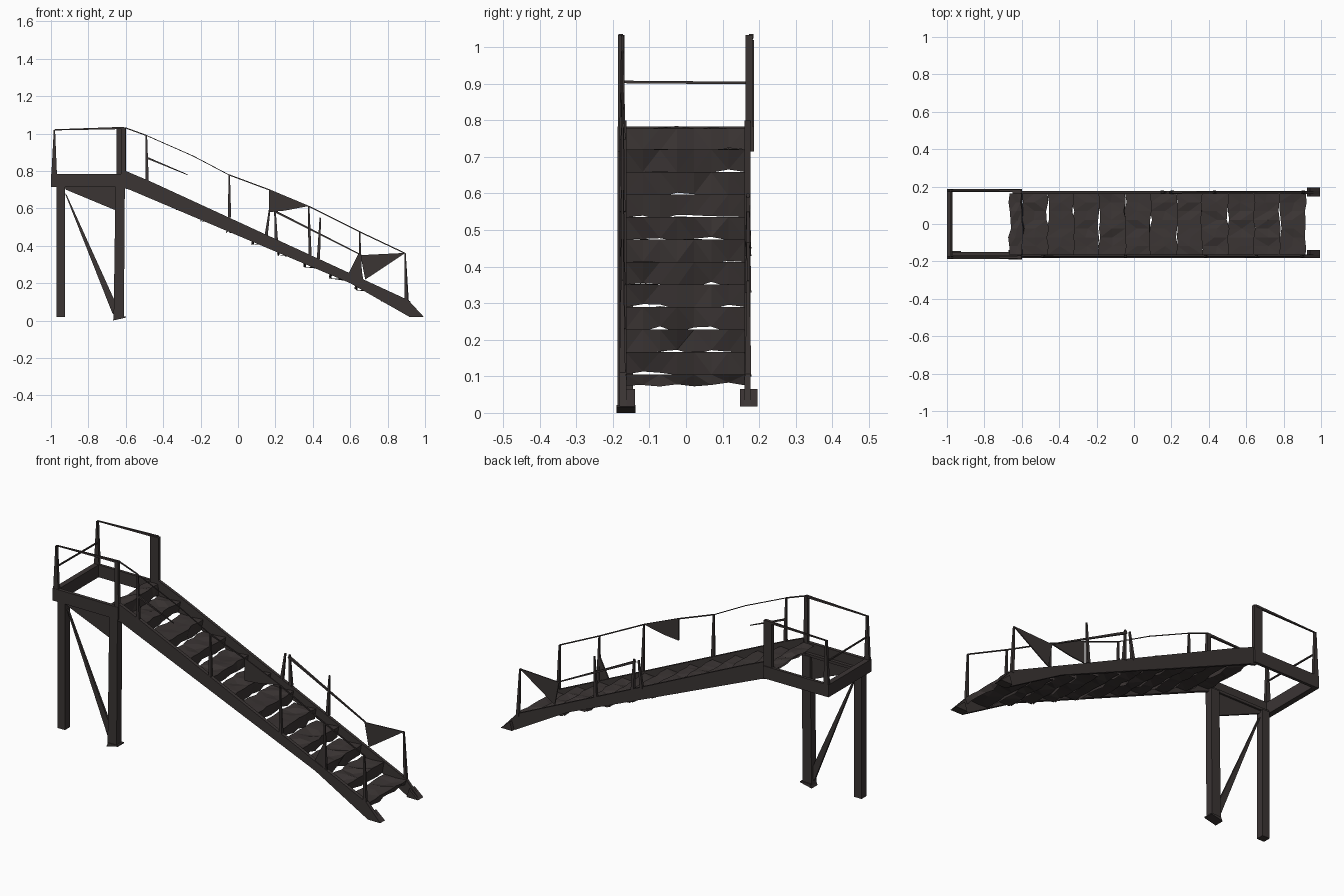
import bpy, bmesh, random
from mathutils import Vector

if "Cube" in bpy.data.objects:
    bpy.data.objects.remove(bpy.data.objects["Cube"])

random.seed(4)
steel = bpy.data.materials.new("dark_brown_steel")
steel.diffuse_color = (0.043, 0.035, 0.034, 1)
steel.use_nodes = True
steel.node_tree.nodes["Principled BSDF"].inputs["Base Color"].default_value = steel.diffuse_color


def finish(name, bm):
    bmesh.ops.recalc_face_normals(bm, faces=bm.faces)
    me = bpy.data.meshes.new(name)
    bm.to_mesh(me)
    bm.free()
    me.materials.append(steel)
    ob = bpy.data.objects.new(name, me)
    bpy.context.collection.objects.link(ob)
    return ob


def prism(name, pts, y0, y1):
    """Extrude an xz outline from y0 to y1."""
    bm = bmesh.new()
    f = bm.faces.new([bm.verts.new((x, y0, z)) for x, z in pts])
    ext = bmesh.ops.extrude_face_region(bm, geom=[f])["geom"]
    for v in ext:
        if isinstance(v, bmesh.types.BMVert):
            v.co.y = y1
    return finish(name, bm)


def bar(name, a, b, w0=0.007, w1=0.007):
    """Square tapered bar between two points."""
    a, b = Vector(a), Vector(b)
    d = (b - a).normalized()
    up = Vector((0, 1, 0)) if abs(d.y) < 0.9 else Vector((0, 0, 1))
    s = d.cross(up).normalized()
    t = d.cross(s)
    bm = bmesh.new()
    rings = []
    for p, w in ((a, w0), (b, w1)):
        rings.append([bm.verts.new(p + (s * i + t * j) * w / 2)
                      for i, j in ((-1, -1), (1, -1), (1, 1), (-1, 1))])
    bm.faces.new(rings[0])
    bm.faces.new(rings[1])
    for k in range(4):
        n = (k + 1) % 4
        bm.faces.new((rings[0][k], rings[0][n], rings[1][n], rings[1][k]))
    return finish(name, bm)


def box(name, x0, x1, y0, y1, z0, z1):
    return prism(name, [(x0, z0), (x1, z0), (x1, z1), (x0, z1)], y0, y1)


# Sloping side beams, with splayed toes
slope = [(-0.62, 0.71), (-0.60, 0.80), (-0.47, 0.745), (0.91, 0.11),
         (0.995, 0.018), (0.92, 0.018), (0.60, 0.20), (-0.58, 0.70)]
prism("front_stringer", slope, -0.182, -0.163)
prism("back_stringer", slope, 0.160, 0.176)
toe = [(0.925, 0.018), (0.995, 0.018), (0.94, 0.065)]
prism("front_toe", toe, -0.18, -0.14)
prism("back_toe", toe, 0.148, 0.195)

# Open platform frame
box("front_platform_beam", -1.0, -0.60, -0.187, -0.168, 0.715, 0.783)
box("front_platform_flange", -0.98, -0.62, -0.17, -0.15, 0.715, 0.73)
box("back_platform_beam", -1.0, -0.60, 0.170, 0.186, 0.715, 0.783)
box("left_platform_beam", -1.0, -0.97, -0.187, 0.186, 0.715, 0.783)

# Legs, gusset and brace on the front side
box("outer_leg", -0.97, -0.925, -0.187, -0.145, 0.02, 0.72)
prism("inner_leg", [(-0.665, 0.01), (-0.61, 0.02), (-0.605, 0.72), (-0.655, 0.72)], -0.187, -0.145)
prism("leg_foot", [(-0.67, 0.0), (-0.60, 0.016), (-0.60, 0.022), (-0.66, 0.022)], -0.19, -0.138)
prism("leg_gusset", [(-0.93, 0.72), (-0.92, 0.70), (-0.655, 0.59), (-0.65, 0.72)], -0.172, -0.160)
prism("leg_brace", [(-0.925, 0.68), (-0.915, 0.67), (-0.652, 0.09), (-0.652, 0.02), (-0.672, 0.04)], -0.172, -0.160)


def crumpled_step(name, prof, segs=7, jit=0.009):
    """Folded sheet step across the flight, dented inside its outline."""
    bm = bmesh.new()
    rows = []
    for k, (x, z) in enumerate(prof):
        row = []
        for j in range(segs + 1):
            y = -0.165 + 0.328 * j / segs
            e = jit if 0 < j < segs else 0
            row.append(bm.verts.new((x + random.uniform(-e, e), y,
                                     z + random.uniform(-e, e) * (k % 2))))
        rows.append(row)
    for r, q in zip(rows, rows[1:]):
        for j in range(segs):
            bm.faces.new((r[j], r[j + 1], q[j + 1], q[j]))
    bmesh.ops.triangulate(bm, faces=bm.faces)
    return finish(name, bm)


# Flight of steps
crumpled_step("landing_edge", [(-0.665, 0.775), (-0.63, 0.778), (-0.60, 0.778), (-0.595, 0.72)])
N, DX, DZ = 11, 0.138, 0.0615
for i in range(N):
    x, z = -0.60 + DX * i, 0.72 - DZ * i
    drop = DZ if i < N - 1 else 0.03
    crumpled_step(f"step_{i + 1}", [(x, z - 0.004), (x + DX * 0.5, z - 0.006),
                                    (x + DX, z), (x + DX - 0.012, z - drop)])

# Platform railing
for side, y in (("front", -0.178), ("back", 0.178)):
    prism(f"{side}_corner_post", [(-0.998, 0.78), (-0.968, 0.78), (-0.978, 1.02), (-0.985, 1.02)], y - 0.008, y + 0.008)
    bar(f"{side}_platform_rail", (-0.98, y, 1.02), (-0.61, y, 1.03), 0.006, 0.012)
prism("back_landing_post", [(-0.65, 0.74), (-0.60, 0.74), (-0.60, 1.033), (-0.65, 1.033)], 0.163, 0.182)
prism("front_landing_post", [(-0.625, 0.78), (-0.60, 0.78), (-0.602, 1.033), (-0.622, 1.033)], -0.186, -0.168)
bar("left_mid_rail", (-0.98, -0.178, 0.905), (-0.98, 0.178, 0.902))

# Flight railing posts: foot x, foot z, top x, top z
def posts(side, y, table):
    for k, (x0, z0, x1, z1) in enumerate(table):
        bar(f"{side}_rail_post_{k + 1}", (x0, y, z0), (x1, y, z1), 0.017, 0.008)

FY, BY = -0.174, 0.17
posts("front", FY, [(-0.485, 0.73, -0.49, 0.99), (-0.045, 0.55, -0.047, 0.78),
                    (0.385, 0.35, 0.378, 0.61), (0.655, 0.23, 0.65, 0.475), (0.90, 0.10, 0.893, 0.36)])
posts("back", BY, [(0.15, 0.45, 0.17, 0.60), (0.205, 0.43, 0.197, 0.60), (0.43, 0.33, 0.44, 0.55),
                   (0.905, 0.10, 0.893, 0.36)])

# Flight handrails and mid rails
line = [(-0.60, 1.03), (-0.49, 0.99), (-0.24, 0.88), (-0.05, 0.78), (0.165, 0.70), (0.38, 0.61), (0.65, 0.475), (0.893, 0.36)]
for k, (a, b) in enumerate(zip(line, line[1:])):
    w = 0.004 if k in (1, 2) else 0.006
    bar(f"front_handrail_{k + 1}", (a[0], FY, a[1]), (b[0], FY, b[1]), w, w)
bar("front_mid_rail", (-0.485, FY, 0.87), (-0.27, FY, 0.78), 0.010, 0.004)
bar("back_mid_rail", (0.19, BY, 0.588), (0.66, BY, 0.35), 0.012, 0.006)

# Flat panels filling parts of the railing
prism("front_rail_panel", [(0.165, 0.70), (0.165, 0.58), (0.25, 0.588), (0.375, 0.612)], FY - 0.003, FY + 0.003)
prism("back_rail_panel", [(0.655, 0.35), (0.68, 0.22), (0.72, 0.245), (0.895, 0.362)], BY - 0.003, BY + 0.003)
prism("front_post_gusset", [(0.59, 0.25), (0.645, 0.36), (0.67, 0.22)], FY - 0.004, FY + 0.004)
